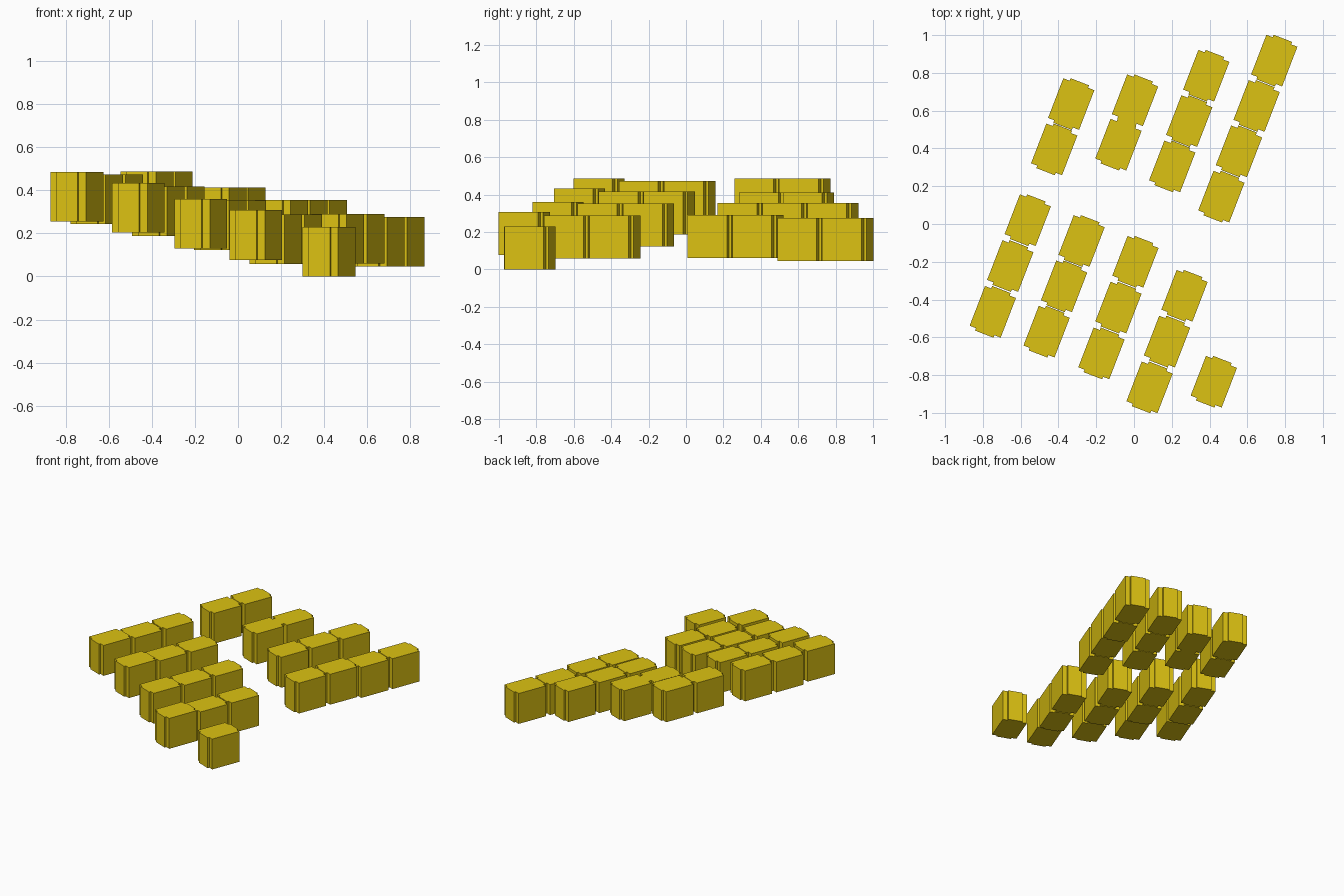
import bpy, bmesh, math

if "Cube" in bpy.data.objects:
    bpy.data.objects.remove(bpy.data.objects["Cube"])

mat = bpy.data.materials.new("yellow_wall")
mat.diffuse_color = (0.72, 0.54, 0.006, 1)
mat.use_nodes = True
mat.node_tree.nodes["Principled BSDF"].inputs["Base Color"].default_value = mat.diffuse_color

W, L, H = 0.176, 0.225, 0.23      # body width, body length, height
BAY_W, BAY_D = 0.105, 0.014       # shallow bay on each end
ANGLE = math.radians(-21.1)


def house_mesh():
    # stepped plan: half outline, repeated by a half turn
    w, l, b = W / 2, L / 2, BAY_W / 2
    half = [(w, -l), (w, l), (b, l), (b, l + BAY_D), (-b, l + BAY_D), (-b, l)]
    plan = half + [(-x, -y) for x, y in half]
    bm = bmesh.new()
    face = bm.faces.new([bm.verts.new((x, y, 0)) for x, y in plan])
    top = bmesh.ops.extrude_face_region(bm, geom=[face])
    verts = [g for g in top["geom"] if isinstance(g, bmesh.types.BMVert)]
    bmesh.ops.translate(bm, verts=verts, vec=(0, 0, H))
    bmesh.ops.recalc_face_normals(bm, faces=bm.faces)
    me = bpy.data.meshes.new("house")
    bm.to_mesh(me)
    bm.free()
    me.materials.append(mat)
    return me


mesh = house_mesh()

# terraces: front house centre, back house centre, floor level of each house
terraces = [
    ((-0.4225, 0.395), (-0.3325, 0.635), (0.257, 0.257)),
    ((-0.0825, 0.42), (0.0055, 0.655), (0.182, 0.182)),
    ((0.2025, 0.305), (0.3825, 0.785), (0.125, 0.125, 0.125)),
    ((0.4625, 0.145), (0.7425, 0.865), (0.06, 0.06, 0.045, 0.045)),
    ((-0.7475, -0.465), (-0.5625, 0.02), (0.255, 0.242, 0.242)),
    ((-0.4625, -0.57), (-0.2775, -0.09), (0.203, 0.187, 0.187)),
    ((-0.1725, -0.685), (0.0075, -0.2), (0.13, 0.122, 0.122)),
    ((0.0825, -0.865), (0.2675, -0.38), (0.077, 0.058, 0.058)),
    ((0.4225, -0.835), (0.4225, -0.835), (0.0,)),
]

for r, (a, b, levels) in enumerate(terraces):
    for i, z in enumerate(levels):
        t = i / max(1, len(levels) - 1)
        ob = bpy.data.objects.new(f"terrace_{r + 1}_house_{i + 1}", mesh)
        ob.location = (a[0] + (b[0] - a[0]) * t, a[1] + (b[1] - a[1]) * t, z)
        ob.rotation_euler.z = ANGLE
        bpy.context.collection.objects.link(ob)
